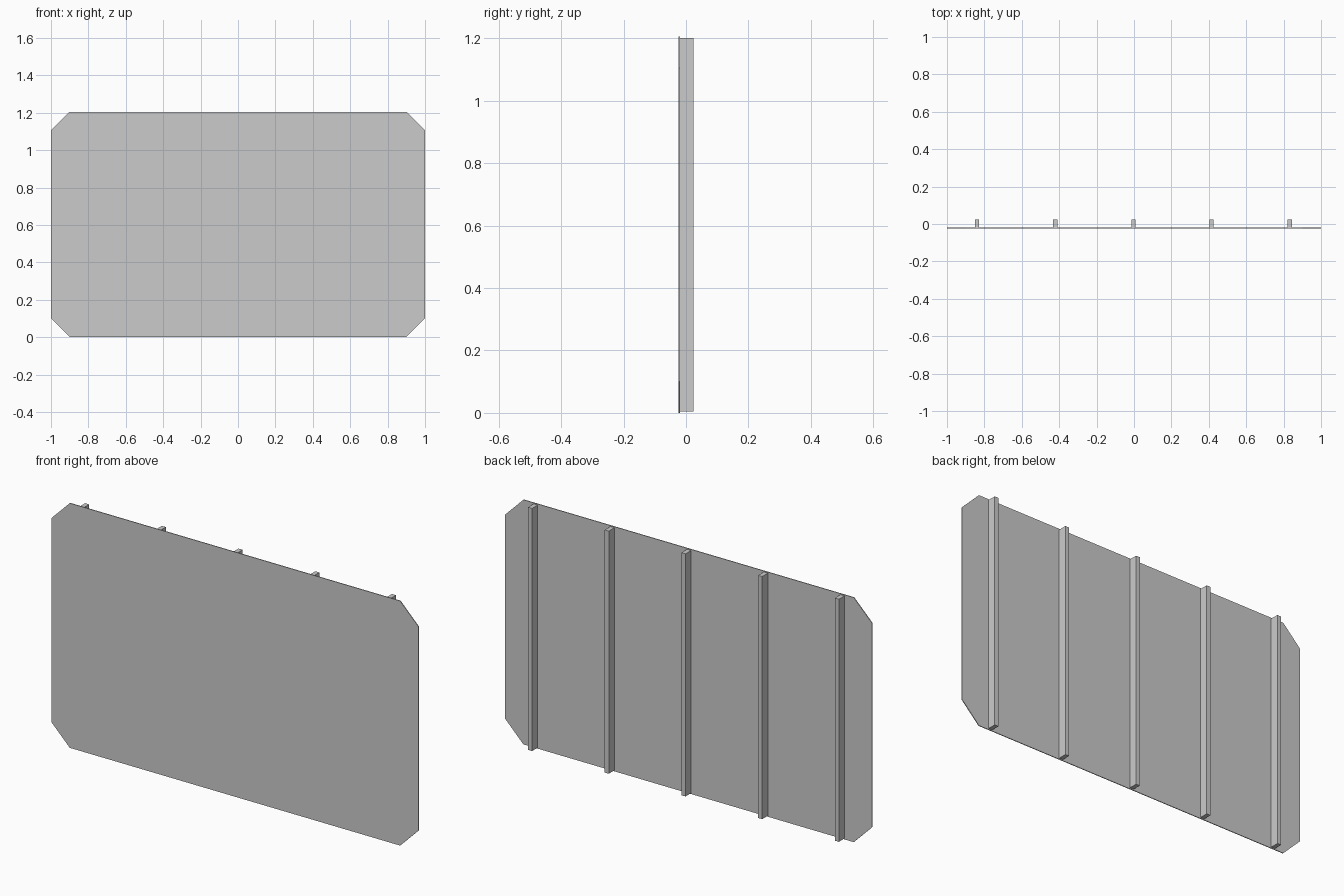
import bpy
import bmesh

if "Cube" in bpy.data.objects:
    bpy.data.objects.remove(bpy.data.objects["Cube"])

H = 1.205            # panel height
C = 0.1              # corner cut
FRONT, BACK = -0.024, 0.024
SHEET = 0.004        # sheet thickness


def add_object(name, bm):
    bmesh.ops.recalc_face_normals(bm, faces=bm.faces)
    mesh = bpy.data.meshes.new(name)
    bm.to_mesh(mesh)
    bm.free()
    obj = bpy.data.objects.new(name, mesh)
    bpy.context.collection.objects.link(obj)
    return obj


def extruded_profile(name, points, y0, y1):
    """Extrude an x-z outline from y0 to y1."""
    bm = bmesh.new()
    face = bm.faces.new([bm.verts.new((x, y0, z)) for x, z in points])
    ext = bmesh.ops.extrude_face_region(bm, geom=[face])
    verts = [g for g in ext["geom"] if isinstance(g, bmesh.types.BMVert)]
    bmesh.ops.translate(bm, vec=(0, y1 - y0, 0), verts=verts)
    return add_object(name, bm)


# Thin sheet with cut corners
right = [(1 - C, 0), (1, C), (1, H - C), (1 - C, H)]
left = [(-x, z) for x, z in reversed(right)]
extruded_profile("panel_sheet", right + left, FRONT, FRONT + SHEET)

# Five upright battens on the back
for i in range(5):
    x = (i - 2) * 0.418 - 0.003
    w = 0.011
    z0, z1 = 0.005, H - 0.005
    extruded_profile(f"back_batten_{i + 1}",
                     [(x - w, z0), (x + w, z0), (x + w, z1), (x - w, z1)],
                     FRONT + SHEET, BACK)
